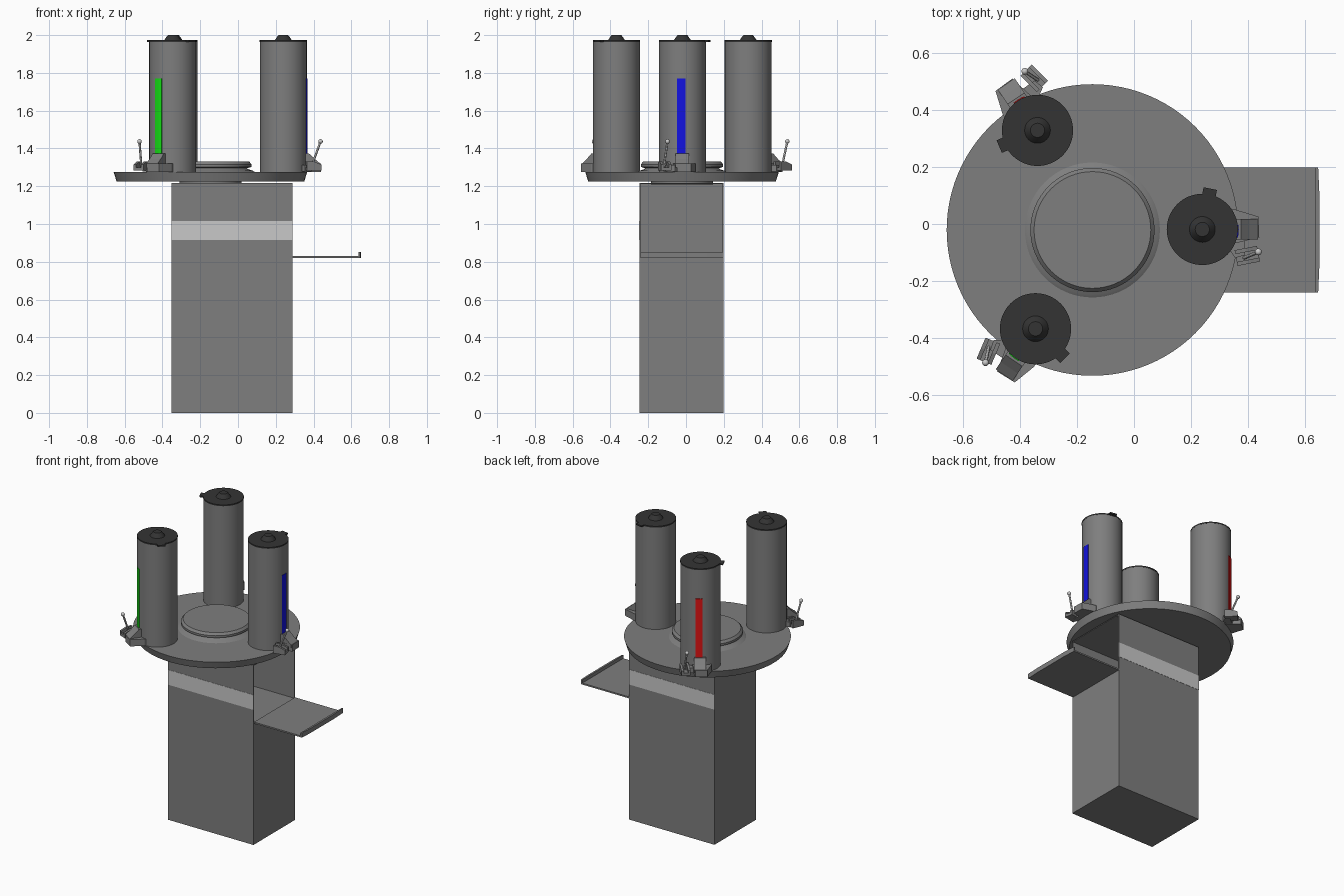
import bpy, bmesh, math
from mathutils import Matrix, Vector

if "Cube" in bpy.data.objects:
    bpy.data.objects.remove(bpy.data.objects["Cube"])


def material(name, rgb):
    m = bpy.data.materials.new(name)
    m.diffuse_color = (*rgb, 1)
    m.use_nodes = True
    m.node_tree.nodes["Principled BSDF"].inputs["Base Color"].default_value = m.diffuse_color
    return m


GREY = material("mid grey", (0.21, 0.21, 0.21))
LIGHT = material("light grey", (0.58, 0.58, 0.58))
DARK = material("dark grey", (0.034, 0.034, 0.034))
GREEN = material("green", (0.008, 0.75, 0.008))
BLUE = material("blue", (0.006, 0.006, 0.75))
RED = material("red", (0.75, 0.006, 0.006))


def finish(name, bm, mat, place=None, smooth=False):
    """Turn a bmesh into a named object."""
    bmesh.ops.recalc_face_normals(bm, faces=bm.faces)
    me = bpy.data.meshes.new(name)
    bm.to_mesh(me)
    bm.free()
    me.materials.append(mat)
    if smooth:
        me.shade_smooth()
        me.set_sharp_from_angle(angle=math.radians(30))
    ob = bpy.data.objects.new(name, me)
    bpy.context.collection.objects.link(ob)
    if place:
        ob.matrix_world = place
    return ob


def box(name, x, y, z, mat, place=None):
    bm = bmesh.new()
    bmesh.ops.create_cube(bm, size=1)
    for v in bm.verts:
        v.co = [c[0] + (k + 0.5) * (c[1] - c[0]) for k, c in zip(v.co, (x, y, z))]
    return finish(name, bm, mat, place)


def lathe(name, profile, mat, place=None, steps=64):
    """Spin (radius, z) points about z; ends are capped."""
    bm = bmesh.new()
    rings = [[bm.verts.new((r * math.cos(2 * math.pi * i / steps),
                            r * math.sin(2 * math.pi * i / steps), z))
              for i in range(steps)] for r, z in profile]
    for a, b in zip(rings, rings[1:]):
        for i in range(steps):
            j = (i + 1) % steps
            bm.faces.new((a[i], a[j], b[j], b[i]))
    bm.faces.new(rings[0])
    bm.faces.new(rings[-1])
    return finish(name, bm, mat, place, True)


def prism(name, points, offset, mat, place=None):
    """Extrude a polygon along an offset."""
    bm = bmesh.new()
    face = bm.faces.new([bm.verts.new(p) for p in points])
    new = bmesh.ops.extrude_face_region(bm, geom=[face])["geom"]
    bmesh.ops.translate(bm, vec=offset,
                        verts=[g for g in new if isinstance(g, bmesh.types.BMVert)])
    return finish(name, bm, mat, place)


def plan(pts, z):
    return [(x, y, z) for x, y in pts]


# Cabinet: solid lower part, open bay above it on the right side
X0, X1, Y0, Y1, T = -0.352, 0.288, -0.246, 0.198, 0.006
BAY, TOP = 0.826, 1.218
box("cabinet_base", (X0, X1), (Y0, Y1), (0, BAY), GREY)
box("bay_front_wall", (X0, X1), (Y0, Y0 + T), (BAY, TOP), GREY)
box("bay_back_wall", (X0, X1), (Y1 - T, Y1), (BAY, TOP), GREY)
box("bay_left_wall", (X0, X0 + T), (Y0 + T, Y1 - T), (BAY, TOP), GREY)
box("bay_roof", (X0 + T, X1), (Y0 + T, Y1 - T), (TOP - T, TOP), GREY)
for label, y in (("front", Y0), ("back", Y1)):
    box(label + "_stripe", (X0, X1), (y - 0.0015, y + 0.0015), (0.915, 1.016), LIGHT)

# Fold-out tray with end lip
box("tray", (X1, 0.645), (-0.24, 0.198), (0.82, 0.83), GREY)
prism("tray_lip", plan([(0.638, -0.24), (0.647, -0.24), (0.651, -0.15),
                        (0.651, 0.11), (0.647, 0.198), (0.638, 0.198)], 0.82),
      (0, 0, 0.032), GREY)

# Round turntable with raised centre
centre = Matrix.Translation((-0.146, -0.021, 0))
lathe("turntable_hub", [(0.164, 1.21), (0.164, 1.235)], GREY, centre)
lathe("turntable", [(0.497, 1.226), (0.512, 1.274), (0.24, 1.274)], GREY, centre, 96)
lathe("centre_mound", [(0.24, 1.272), (0.225, 1.282), (0.2, 1.29), (0.19, 1.3)],
      GREY, centre)
lathe("centre_cap", [(0.2, 1.297), (0.218, 1.302), (0.218, 1.316), (0.205, 1.331)],
      GREY, centre)

# Three dispensers, each facing outwards
stations = (("right", 0.24, -0.019, 0, BLUE),
            ("back", -0.339, 0.329, 124, RED),
            ("front", -0.346, -0.368, 236, GREEN))
R, Z = 0.124, 1.274
for label, cx, cy, deg, colour in stations:
    place = Matrix.Translation((cx, cy, 0)) @ Matrix.Rotation(math.radians(deg), 4, "Z")
    lathe(label + "_canister", [(R, Z), (R, 1.964)], GREY, place)
    lathe(label + "_lid", [(R + 0.001, 1.964), (R + 0.001, 1.973)], DARK, place)
    lathe(label + "_lid_knob", [(0.046, 1.972), (0.029, 1.996), (0.025, 2.0)],
          DARK, place, 32)
    box(label + "_lid_tab", (0.11, 0.146), (-0.024, 0.024), (1.964, 1.973), DARK,
        place @ Matrix.Rotation(math.radians(79), 4, "Z"))

    # Curved level gauge
    arc = [math.radians(-3 + a) for a in range(-10, 11, 4)]
    pts = [(r * math.cos(a), r * math.sin(a)) for r, seq in
           ((R + 0.004, arc), (R - 0.003, arc[::-1])) for a in seq]
    prism(label + "_gauge", plan(pts, 1.37), (0, 0, 0.4), colour, place)

    # Spout: wide foot and sloping hood
    prism(label + "_spout_foot", plan([(0.08, 0.07), (0.115, 0.07), (0.197, 0.045),
                                       (0.2, -0.028), (0.11, -0.05), (0.08, -0.05)], Z),
          (0, 0, 0.046), GREY, place)
    prism(label + "_spout_hood", [(x, -0.036, z) for x, z in
                                  ((0.08, 1.3), (0.08, 1.374), (0.135, 1.374),
                                   (0.165, 1.345), (0.196, 1.32), (0.196, 1.3))],
          (0, 0.072, 0), GREY, place)

    # Tap: link arm, U-shaped bracket, lever and ball
    prism(label + "_tap_arm", plan([(0.1, -0.03), (0.15, -0.03), (0.15, -0.09),
                                    (0.115, -0.1), (0.095, -0.07)], Z + 0.004),
          (0, 0, 0.034), GREY, place)
    tap = place @ Matrix.Translation((0.158, -0.093, 0)) @ \
        Matrix.Rotation(math.radians(11), 4, "Z")
    box(label + "_tap_floor", (-0.04, 0.04), (-0.028, 0.028), (1.282, 1.3), GREY, tap)
    for side, y in (("inner", 0.021), ("outer", -0.021)):
        prism(label + "_tap_cheek_" + side,
              [(x, y - 0.007, z) for x, z in ((-0.04, 1.282), (-0.04, 1.332),
                                              (0.0, 1.33), (0.04, 1.315), (0.04, 1.282))],
              (0, 0.014, 0), GREY, tap)
    a, b = Vector((0.146, -0.1, 1.295)), Vector((0.197, -0.079, 1.437))
    aim = place @ Matrix.Translation(a) @ (b - a).to_track_quat("Z", "Y").to_matrix().to_4x4()
    length = (b - a).length
    lathe(label + "_lever", [(0.006, 0), (0.006, length)], LIGHT, aim, 12)
    bm = bmesh.new()
    bmesh.ops.create_uvsphere(bm, u_segments=16, v_segments=10, radius=0.012)
    finish(label + "_lever_ball", bm, LIGHT, place @ Matrix.Translation(b), True)
